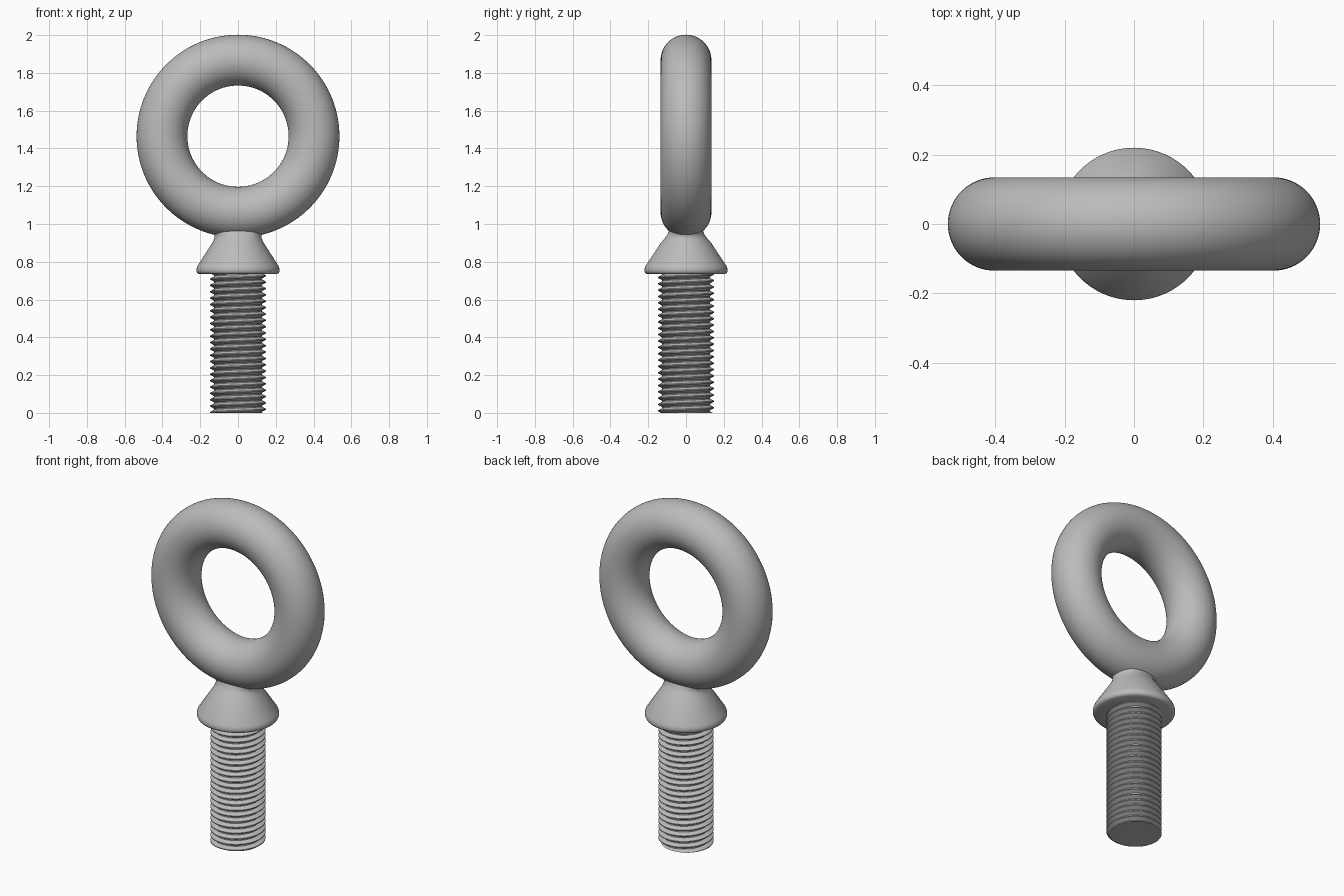
import bpy, bmesh
from math import sin, cos, pi, radians

cube = bpy.data.objects.get("Cube")
if cube:
    bpy.data.objects.remove(cube, do_unlink=True)

steel = bpy.data.materials.new("grey steel")
steel.use_nodes = True
GREY = (0.5, 0.5, 0.5, 1)
steel.diffuse_color = GREY
steel.node_tree.nodes["Principled BSDF"].inputs["Base Color"].default_value = GREY


def finish(obj, name, angle):
    obj.name = name
    obj.data.materials.append(steel)
    bpy.ops.object.select_all(action='DESELECT')
    obj.select_set(True)
    bpy.context.view_layer.objects.active = obj
    bpy.ops.object.shade_smooth_by_angle(angle=radians(angle))


def from_bmesh(bm, name, angle):
    bmesh.ops.recalc_face_normals(bm, faces=bm.faces)
    mesh = bpy.data.meshes.new(name)
    bm.to_mesh(mesh)
    bm.free()
    obj = bpy.data.objects.new(name, mesh)
    bpy.context.collection.objects.link(obj)
    finish(obj, name, angle)


# Lifting ring
bpy.ops.mesh.primitive_torus_add(major_radius=0.4025, minor_radius=0.1345,
                                 major_segments=128, minor_segments=64,
                                 location=(0, 0, 1.465), rotation=(pi / 2, 0, 0))
finish(bpy.context.object, "lifting_ring", 60)

# Conical collar: radius across, radius in depth, height; the neck flares into the ring
SIDES = 96
profile = [(0.10, 0.10, 0.735), (0.205, 0.205, 0.735), (0.215, 0.215, 0.74),
           (0.22, 0.22, 0.75), (0.22, 0.22, 0.762), (0.215, 0.215, 0.777),
           (0.135, 0.132, 0.902), (0.126, 0.114, 0.922), (0.124, 0.104, 0.935),
           (0.128, 0.096, 0.948), (0.14, 0.092, 0.96), (0.12, 0.08, 0.98)]
bm = bmesh.new()
rings = [[bm.verts.new((rx * cos(2 * pi * i / SIDES), ry * sin(2 * pi * i / SIDES), z))
          for i in range(SIDES)] for rx, ry, z in profile]
for low, high in zip(rings, rings[1:]):
    for i in range(SIDES):
        j = (i + 1) % SIDES
        bm.faces.new((low[i], low[j], high[j], high[i]))
bm.faces.new(rings[0])
bm.faces.new(rings[-1])
from_bmesh(bm, "collar", 40)

# Threaded shank: a helical ridge swept upward, then trimmed flat at both ends
TURNS, STEPS, TOP = 22, 64, 0.74
pitch = TOP / TURNS
ridge = [(0.126, 0.0), (0.126, 0.15), (0.148, 0.5), (0.148, 0.65), (0.126, 1.0)]
bm = bmesh.new()
rows = []
for i in range((TURNS + 3) * STEPS + 1):
    a = 2 * pi * i / STEPS
    rows.append([bm.verts.new((r * cos(a), r * sin(a), pitch * (i / STEPS + s - 2)))
                 for r, s in ridge])
for p, q in zip(rows, rows[1:]):
    for k in range(len(ridge) - 1):
        bm.faces.new((p[k], q[k], q[k + 1], p[k + 1]))
bmesh.ops.remove_doubles(bm, verts=bm.verts, dist=0.0002)
for height, normal in ((0, (0, 0, -1)), (TOP, (0, 0, 1))):
    bmesh.ops.bisect_plane(bm, geom=bm.verts[:] + bm.edges[:] + bm.faces[:],
                           plane_co=(0, 0, height), plane_no=normal, clear_outer=True)
bmesh.ops.holes_fill(bm, edges=[e for e in bm.edges if e.is_boundary], sides=0)
from_bmesh(bm, "threaded_shank", 25)
